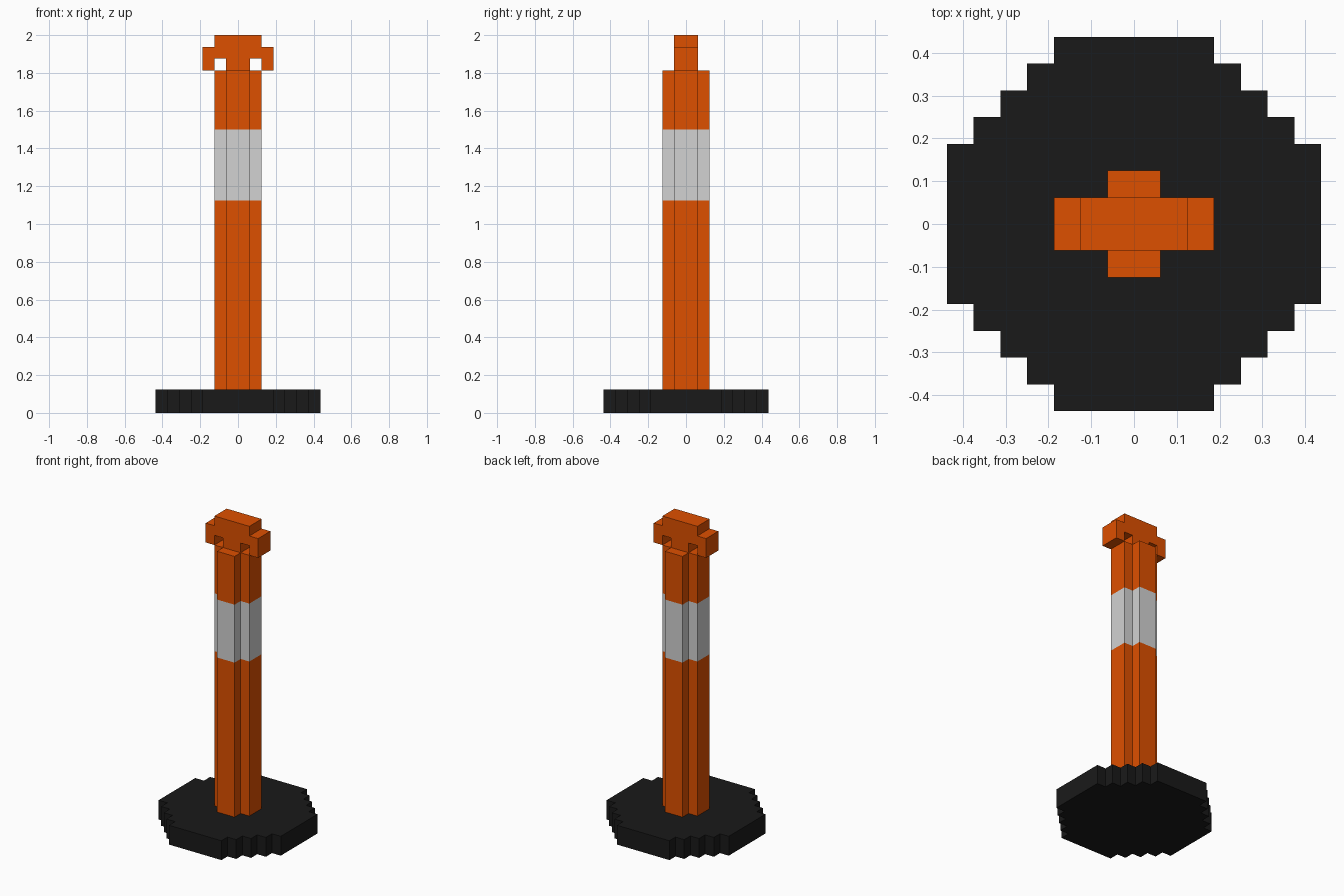
import bpy
import bmesh
from mathutils import Vector

if "Cube" in bpy.data.objects:
    bpy.data.objects.remove(bpy.data.objects["Cube"], do_unlink=True)

U = 0.0625  # block size: every dimension is a whole number of blocks


def material(name, rgb):
    mat = bpy.data.materials.new(name)
    mat.use_nodes = True
    mat.diffuse_color = (*rgb, 1)
    bsdf = next(n for n in mat.node_tree.nodes if n.type == "BSDF_PRINCIPLED")
    bsdf.inputs["Base Color"].default_value = (*rgb, 1)
    bsdf.inputs["Roughness"].default_value = 0.8
    return mat


orange = material("orange plastic", (0.730, 0.079, 0.0))
grey = material("reflective grey", (0.645, 0.645, 0.645))
black = material("black rubber", (0.010, 0.010, 0.010))


def stepped_outline(corners):
    """Mirror the outer corners of one quarter into a closed stepped outline."""
    quarter = []
    for i, (x, y) in enumerate(corners):
        if i:
            quarter.append((x, corners[i - 1][1]))  # inner corner of the step
        quarter.append((x, y))
    half = quarter + [(-x, y) for x, y in reversed(quarter)]
    return half + [(-x, -y) for x, y in half]


def extrude_outline(name, outline, levels, axis, mats, rule=None):
    """Stack the outline along an axis at the given levels and cap both ends."""
    def place(a, b, t):
        return Vector((a, b, t) if axis == "Z" else (a, t, b)) * U

    bm = bmesh.new()
    rings = [[bm.verts.new(place(a, b, t)) for a, b in outline] for t in levels]
    n = len(outline)
    bm.faces.new(rings[0])
    bm.faces.new(rings[-1])
    for low, high in zip(rings, rings[1:]):
        for i in range(n):
            j = (i + 1) % n
            bm.faces.new((low[i], low[j], high[j], high[i]))
    bmesh.ops.recalc_face_normals(bm, faces=bm.faces)
    if rule:
        for face in bm.faces:
            face.material_index = rule(face.calc_center_median())
    mesh = bpy.data.meshes.new(name)
    bm.to_mesh(mesh)
    bm.free()
    for mat in mats:
        mesh.materials.append(mat)
    obj = bpy.data.objects.new(name, mesh)
    bpy.context.collection.objects.link(obj)
    return obj


# Round stepped foot
foot = stepped_outline([(7, 3), (6, 4), (5, 5), (4, 6), (3, 7)])
extrude_outline("base", foot, [0, 2], "Z", [black])

# Cross-shaped post with a reflective band
cross = stepped_outline([(2, 1), (1, 2)])
extrude_outline("post", cross, [2, 18, 24, 29], "Z", [orange, grey],
                lambda c: 1 if 18 * U < c.z < 24 * U else 0)

# Carrying handle: stem, crossbar and two drooping ends
right_half = [(1, 29), (1, 30), (2, 30), (2, 29), (3, 29), (3, 31), (2, 31), (2, 32)]
grip = right_half + [(-x, z) for x, z in reversed(right_half)]
extrude_outline("handle", grip, [-1, 1], "Y", [orange])
